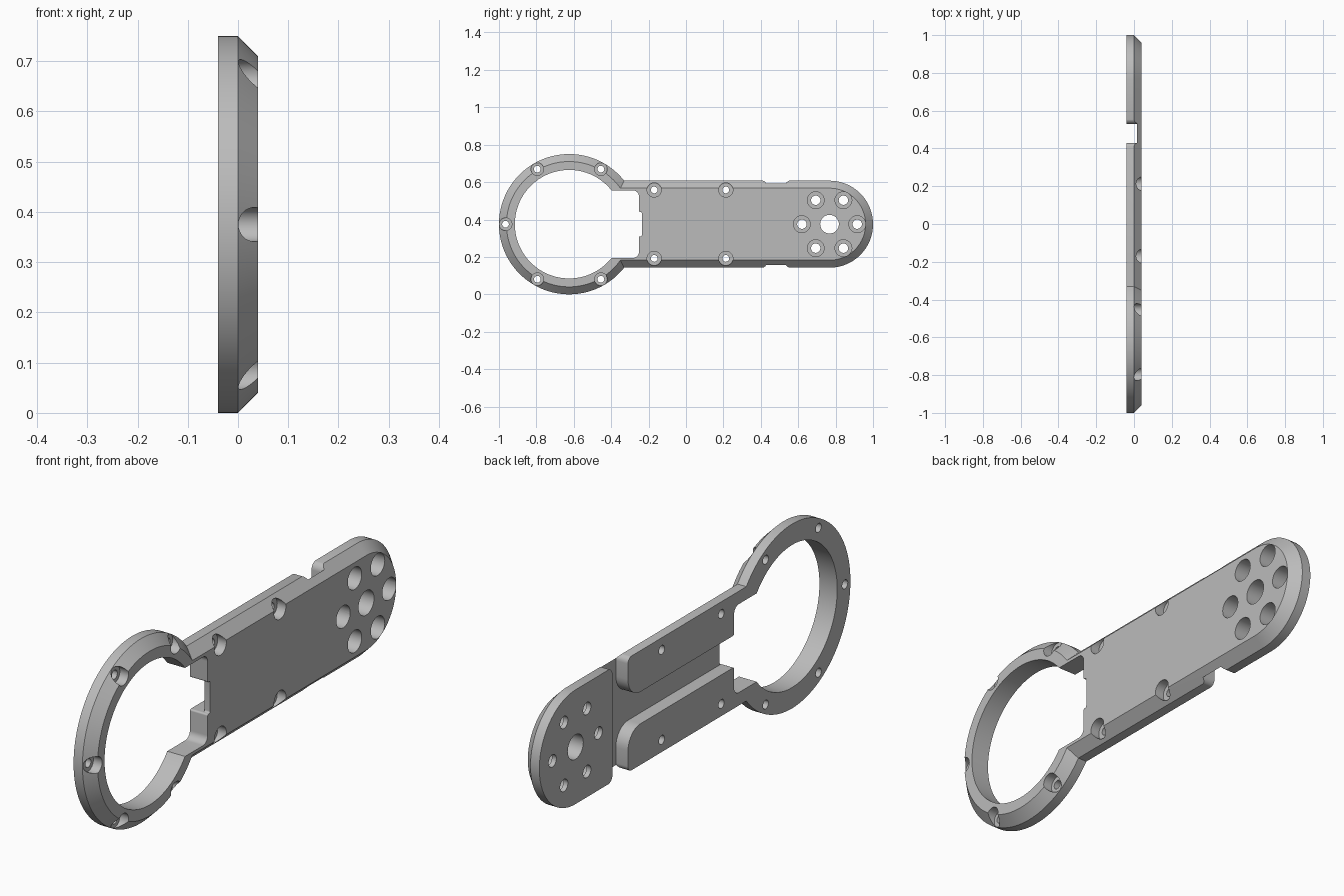
import bpy, bmesh, math
from mathutils import Vector

MID = 0.375           # height of the long axis
BACK, FRONT = -0.04, 0.04
RING_Y, END_Y = -0.625, 0.7675

cube = bpy.data.objects.get("Cube")
if cube:
    bpy.data.objects.remove(cube, do_unlink=True)

metal = bpy.data.materials.new("plain grey")
metal.use_nodes = True
grey = (0.5, 0.5, 0.5, 1)
metal.diffuse_color = grey
metal.node_tree.nodes["Principled BSDF"].inputs["Base Color"].default_value = grey


def loft(name, layers):
    """Solid through matching outlines, each given as (x, [(y, z), ...])."""
    bm = bmesh.new()
    rings = [[bm.verts.new((x, y, z + MID)) for y, z in pts] for x, pts in layers]
    bm.faces.new(rings[0])
    bm.faces.new(rings[-1])
    for a, b in zip(rings, rings[1:]):
        for i in range(len(a)):
            bm.faces.new((a[i - 1], a[i], b[i], b[i - 1]))
    bmesh.ops.recalc_face_normals(bm, faces=bm.faces)
    mesh = bpy.data.meshes.new(name)
    bm.to_mesh(mesh)
    bm.free()
    mesh.materials.append(metal)
    ob = bpy.data.objects.new(name, mesh)
    bpy.context.collection.objects.link(ob)
    return ob


def circle(y, z, r, n=32):
    return [(y + r * math.cos(math.tau * i / n), z + r * math.sin(math.tau * i / n))
            for i in range(n)]


def stadium(r, n=48):
    arc = [math.pi * (i / n - 0.5) for i in range(n + 1)]
    return [(-0.55, -r)] + [(END_Y + r * math.cos(a), r * math.sin(a)) for a in arc] + [(-0.55, r)]


def rounded(half, n=8):
    """Mirror a half outline of (y, z, radius) corners and fillet it."""
    corners = half + [(y, -z, r) for y, z, r in reversed(half)]
    out = []
    for i, (y, z, r) in enumerate(corners):
        p = Vector((y, z))
        if r == 0:
            out.append((y, z))
            continue
        a = (Vector(corners[i - 1][:2]) - p).normalized()
        b = (Vector(corners[(i + 1) % len(corners)][:2]) - p).normalized()
        centre = p + (a + b) * r      # all filleted corners are square
        for k in range(n + 1):
            t = k / n * math.pi / 2
            q = centre - b * r * math.cos(t) - a * r * math.sin(t)
            out.append((q.x, q.y))
    return out


def combine(target, other, operation):
    mod = target.modifiers.new("join", "BOOLEAN")
    mod.operation = operation
    mod.solver = "EXACT"
    mod.object = other
    bpy.context.view_layer.objects.active = target
    bpy.ops.object.modifier_apply(modifier=mod.name)
    bpy.data.objects.remove(other, do_unlink=True)


def cut(pts, x0=-0.1, x1=0.1):
    combine(body, loft("cutter", [(x0, pts), (x1, pts)]), "DIFFERENCE")


def screw_hole(y, z, bore, hole, floor):
    cut(circle(y, z, bore), x0=floor)
    cut(circle(y, z, hole))


# Chamfered arm joined to the chamfered ring
body = loft("arm_and_ring_plate", [(BACK, stadium(0.2325)), (0, stadium(0.2325)),
                                   (FRONT, stadium(0.1925))])
ring = loft("ring", [(x, circle(RING_Y, 0, r, 128))
                     for x, r in ((BACK, 0.375), (0, 0.375), (FRONT, 0.335))])
combine(body, ring, "UNION")

# Round opening and its square neck with a small step
cut(circle(RING_Y, 0, 0.29, 128))
cut(rounded([(-0.5, 0.18, 0), (-0.252, 0.18, 0.03), (-0.252, 0.065, 0.007),
             (-0.236, 0.065, 0.007)]))

# T-shaped channel in the back
cut(rounded([(-0.4, 0.065, 0), (0.43, 0.065, 0.08), (0.43, 0.2335, 0.025),
             (0.36, 0.2335, 0), (0.36, 0.3, 0), (0.6, 0.3, 0),
             (0.6, 0.2335, 0), (0.53, 0.2335, 0.03)]), x1=0.015)

# Screw holes round the ring
for k in range(1, 6):
    a = math.radians(60 * k)
    screw_hole(RING_Y + 0.34 * math.cos(a), 0.34 * math.sin(a), 0.034, 0.018, 0.001)

# Screw holes along the arm
for y in (-0.17, 0.213):
    for z in (-0.183, 0.183):
        screw_hole(y, z, 0.038, 0.018, 0.001)

# Bolt circle at the rounded end
cut(circle(END_Y, 0, 0.05))
for k in range(6):
    a = math.radians(60 * k)
    screw_hole(END_Y + 0.148 * math.cos(a), 0.148 * math.sin(a), 0.045, 0.025, -0.02)

bpy.ops.object.select_all(action="DESELECT")
body.select_set(True)
bpy.context.view_layer.objects.active = body
bpy.ops.object.shade_smooth_by_angle(angle=math.radians(30))
